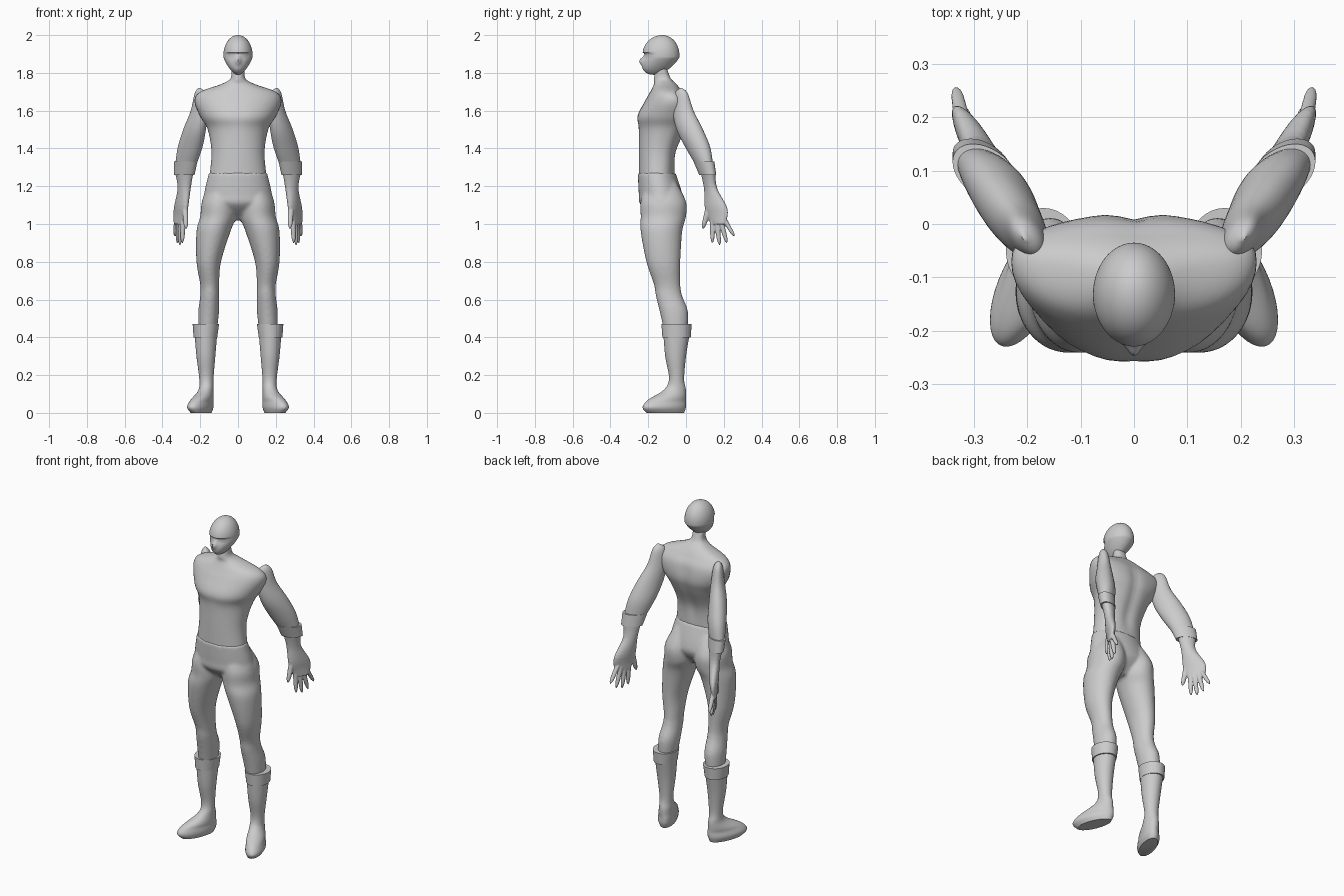
import bpy, bmesh
from math import sin, cos, pi, exp

cube = bpy.data.objects.get("Cube")
if cube:
    bpy.data.objects.remove(cube)

shade = (0.6, 0.6, 0.6, 1)
grey = bpy.data.materials.new("plain grey")
grey.use_nodes = True
grey.diffuse_color = shade
grey.node_tree.nodes["Principled BSDF"].inputs["Base Color"].default_value = shade


def clamp(value):
    return max(0.0, min(1.0, value))


def spline(rows, steps):
    """Pass a smooth curve through the section rows."""
    out = []
    for i in range(len(rows) - 1):
        quad = [rows[max(i - 1, 0)], rows[i], rows[i + 1], rows[min(i + 2, len(rows) - 1)]]
        for k in range(steps):
            t = k / steps
            out.append([b + t / 2 * (c - a + t * (2*a - 5*b + 4*c - d + t * (3*(b - c) + d - a)))
                        for a, b, c, d in zip(*quad)])
    return out + [list(rows[-1])]


def loft(bm, rows, side=1, steps=5, segments=36, square=1.0,
         skew=lambda z: 0, widest=lambda z: 0.5, deform=lambda x, y, z: y):
    """Skin oval sections given as (z, inner x, outer x, front y, back y)."""
    rings = []
    for z, inner, outer, front, back in spline(rows, steps):
        middle = front + (back - front) * widest(z)
        ring = []
        for k in range(segments):
            angle = 2 * pi * k / segments
            s = sin(angle + skew(z))
            x = side * ((inner + outer) + (outer - inner) * cos(angle)) / 2
            y = middle + (back - middle) * s ** square if s > 0 else middle + (middle - front) * s
            ring.append(bm.verts.new((x, deform(x, y, z), z)))
        rings.append(ring)
    for upper, lower in zip(rings, rings[1:]):
        for k in range(segments):
            j = (k + 1) % segments
            bm.faces.new((upper[k], upper[j], lower[j], lower[k]))
    bm.faces.new(rings[0])
    bm.faces.new(rings[-1])


def centred(rows):
    """Sections symmetric about x = 0 from (z, half width, front, back)."""
    return [(z, -width, width, front, back) for z, width, front, back in rows]


def finish(name, bm, mirror=False, voxel=0, softness=5):
    """Turn the bmesh into a smooth object, optionally mirrored and blended."""
    bmesh.ops.recalc_face_normals(bm, faces=bm.faces)
    mesh = bpy.data.meshes.new(name)
    bm.to_mesh(mesh)
    bm.free()
    mesh.materials.append(grey)
    ob = bpy.data.objects.new(name, mesh)
    bpy.context.collection.objects.link(ob)
    bpy.ops.object.select_all(action='DESELECT')
    ob.select_set(True)
    bpy.context.view_layer.objects.active = ob
    bpy.ops.object.shade_smooth_by_angle(angle=0.8)
    if mirror:
        ob.modifiers.new("mirror", 'MIRROR').use_mirror_merge = False
    if voxel:
        blend = ob.modifiers.new("blend", 'REMESH')
        blend.mode = 'VOXEL'
        blend.voxel_size = voxel
        blend.use_smooth_shade = True
        soften = ob.modifiers.new("soften", 'SMOOTH')
        soften.factor = 0.5
        soften.iterations = softness


# Head: an egg tapering and leaning forward into the chin
def skull_section(angle):
    z = 1.895 + 0.105 * cos(angle)
    jaw = clamp((1.88 - z) / 0.1)
    middle = -0.125 - 0.05 * jaw
    reach = sin(angle)
    return z, 0.077 * reach * (1 - 0.35 * jaw), middle - 0.105 * reach, middle + 0.09 * reach


# Brow ledge and nose
def face(x, y, z):
    front = clamp((-0.15 - y) / 0.05)
    ledge = clamp((1.908 - z) / 0.006) * clamp((z - 1.82) / 0.07)
    nose = exp(-(x / 0.015) ** 2 - ((z - 1.866) / 0.022) ** 2)
    return y + front * (0.012 * ledge - 0.022 * nose)


count = 60
bm = bmesh.new()
loft(bm, centred([skull_section(pi * (i + 0.5) / count) for i in range(count)]),
     steps=1, segments=64, deform=face)
finish("head", bm)


# Torso and neck, with grooves along spine and breastbone
def grooves(x, y, z):
    line = exp(-(x / 0.03) ** 2) * clamp((1.72 - z) / 0.1)
    if y > -0.1:
        return y - 0.012 * line * clamp((z - 1.27) / 0.1)
    return y + 0.004 * line * clamp((z - 1.5) / 0.05)


bm = bmesh.new()
loft(bm, centred([
    (1.82, .035, -.16, -.1), (1.77, .04, -.17, -.08), (1.74, .09, -.17, -.05),
    (1.7, .2, -.19, -.02), (1.65, .23, -.22, .01), (1.57, .2, -.26, .02),
    (1.5, .16, -.25, 0), (1.38, .14, -.25, -.05), (1.26, .15, -.25, -.06)]),
    segments=48, square=0.75, deform=grooves,
    widest=lambda z: 0.5 + 0.15 * exp(-((z - 1.64) / 0.15) ** 2))
finish("torso", bm)

# Trousers: pelvis and two legs blended together
bm = bmesh.new()
loft(bm, centred([(1.27, .155, -.255, -.055), (1.16, .18, -.25, -.02),
                  (1.1, .18, -.24, -.02), (1.02, .05, -.15, -.08)]))
for side in (1, -1):
    loft(bm, [
        (1.22, .03, .14, -.21, -.05), (1.12, .01, .19, -.24, 0), (1.04, .01, .2, -.24, 0),
        (.96, .04, .22, -.24, -.02), (.8, .09, .22, -.21, -.03), (.68, .1, .2, -.17, -.03),
        (.62, .1, .2, -.16, -.02), (.54, .1, .21, -.14, .01), (.45, .11, .21, -.12, .01)],
        side)
finish("trousers", bm, voxel=0.009)

# Boots: raised cuff, then a shaft flowing into an out-turned foot
bm = bmesh.new()
loft(bm, [(.47, .1, .24, -.13, .03), (.4, .11, .235, -.125, .025)])
finish("boot_cuffs", bm, mirror=True)
bm = bmesh.new()
loft(bm, [
    (.42, .11, .23, -.12, .02), (.3, .12, .22, -.11, 0), (.18, .13, .205, -.09, -.01),
    (.12, .13, .21, -.12, 0), (.07, .13, .25, -.2, 0), (.03, .13, .27, -.23, 0),
    (0, .14, .25, -.21, -.01)], skew=lambda z: -0.6 * clamp((0.14 - z) / 0.08))
finish("boots", bm, mirror=True)

# Arms
bm = bmesh.new()
loft(bm, [
    (1.72, .2, .21, -.03, -.02), (1.69, .17, .23, -.06, .01), (1.6, .16, .25, -.07, .04),
    (1.5, .17, .29, -.05, .09), (1.4, .19, .32, 0, .13), (1.29, .23, .335, .065, .145)],
    skew=lambda z: 0.4)
finish("arms", bm, mirror=True)

# Glove cuffs
bm = bmesh.new()
loft(bm, [(1.33, .215, .34, .04, .15), (1.26, .23, .34, .07, .16)], skew=lambda z: 0.4)
finish("glove_cuffs", bm, mirror=True)

# Gloves: wrist and palm blended with spread fingers
bm = bmesh.new()
loft(bm, [(1.28, .235, .335, .075, .155), (1.19, .25, .32, .095, .165),
          (1.08, .265, .34, .1, .22), (1, .28, .34, .13, .21)],
     skew=lambda z: 0.3 + 0.6 * clamp((1.2 - z) / 0.15))


def finger(base, tip, radius):
    """Tapered rounded finger from base to tip."""
    rows = []
    for i in range(9):
        t = i / 8
        x, y, z = (a + (b - a) * t for a, b in zip(base, tip))
        r = radius * (1.1 - 0.25 * t - 0.6 * t ** 8)
        rows.append((z, x - r, x + r, y - r, y + r))
    loft(bm, rows, segments=12, steps=2)


finger((.28, .12, 1.09), (.275, .09, .975), 0.015)
for k in range(4):
    finger((.29 + .011 * k, .14 + .02 * k, 1.03),
           (.295 + .013 * k, .14 + .038 * k, .888 + .012 * (k - 1) ** 2), 0.0135)
finish("gloves", bm, mirror=True, voxel=0.004, softness=2)
